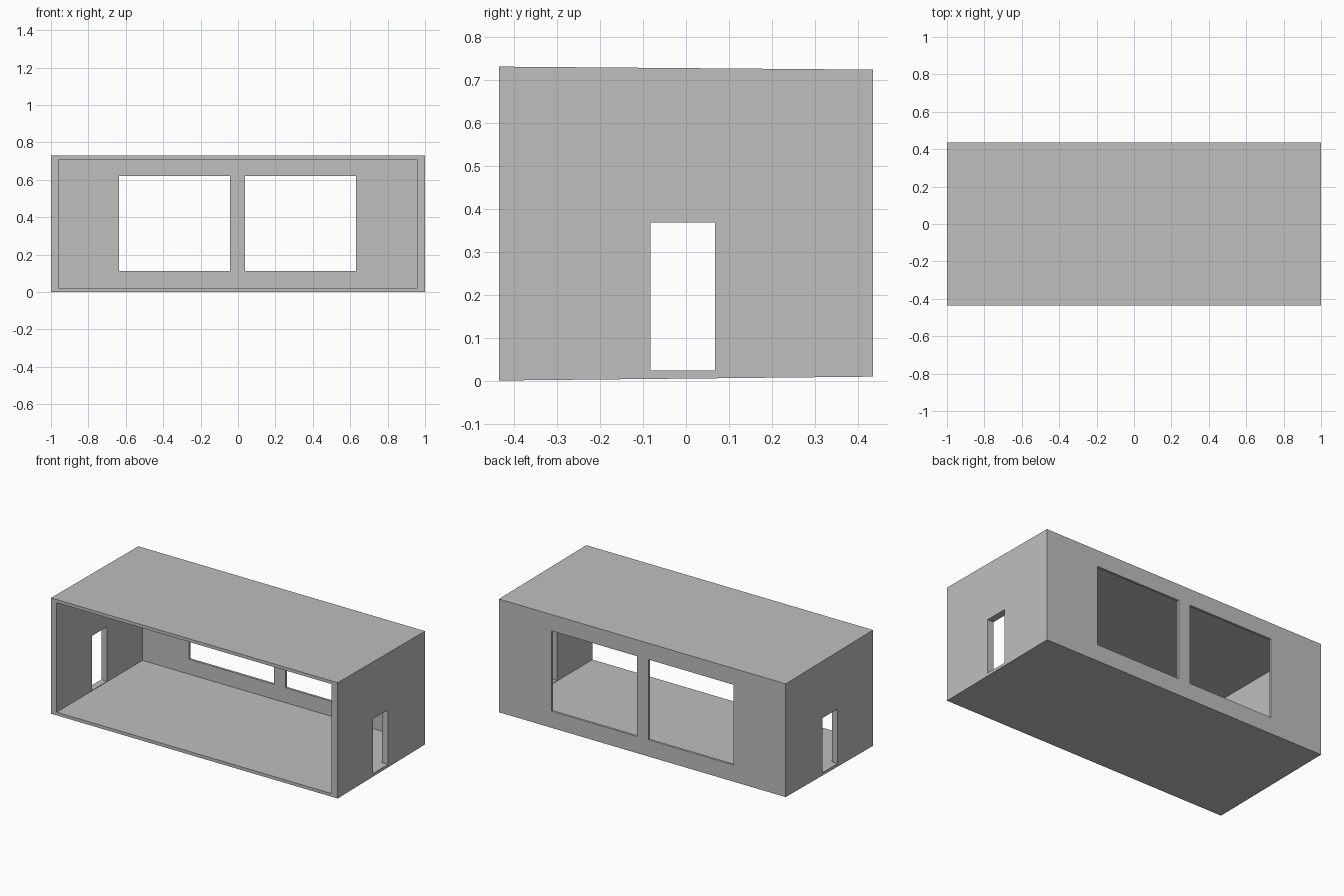
import bpy

default = bpy.data.objects.get("Cube")
if default:
    bpy.data.objects.remove(default, do_unlink=True)

grey = bpy.data.materials.new("plain_grey")
grey.use_nodes = True
colour = (0.52, 0.52, 0.52, 1)
grey.diffuse_color = colour
grey.node_tree.nodes["Principled BSDF"].inputs["Base Color"].default_value = colour


def box(name, low, high):
    """Axis-aligned box between two corners."""
    bpy.ops.mesh.primitive_cube_add(size=1)
    ob = bpy.context.object
    ob.name = name
    for v in ob.data.vertices:
        v.co = [high[i] if v.co[i] > 0 else low[i] for i in range(3)]
    ob.data.materials.append(grey)
    return ob


def cut(target, name, low, high):
    """Cut a box-shaped opening through the target."""
    cutter = box(name, low, high)
    mod = target.modifiers.new(name, "BOOLEAN")
    mod.operation = "DIFFERENCE"
    mod.solver = "EXACT"
    mod.object = cutter
    bpy.context.view_layer.objects.active = target
    bpy.ops.object.modifier_apply(modifier=mod.name)
    bpy.data.objects.remove(cutter, do_unlink=True)


# Outer shell, slightly lower at the back and raised along its rear edge
shell = box("room_shell", (-1, -0.435, 0), (1, 0.435, 0.73))
for v in shell.data.vertices:
    if v.co.y > 0:
        v.co.z += 0.009 if v.co.z < 0.3 else -0.007

# Open-fronted interior
cut(shell, "interior", (-0.96, -0.6, 0.02), (0.957, 0.42, 0.71))

# Pair of large back windows
for name, x0, x1 in (("right_window", -0.635, -0.042), ("left_window", 0.038, 0.632)):
    cut(shell, name, (x0, 0.3, 0.114), (x1, 0.6, 0.62))

# Facing doorways in both side walls
cut(shell, "doorways", (-1.2, -0.082, 0.023), (1.2, 0.067, 0.367))
